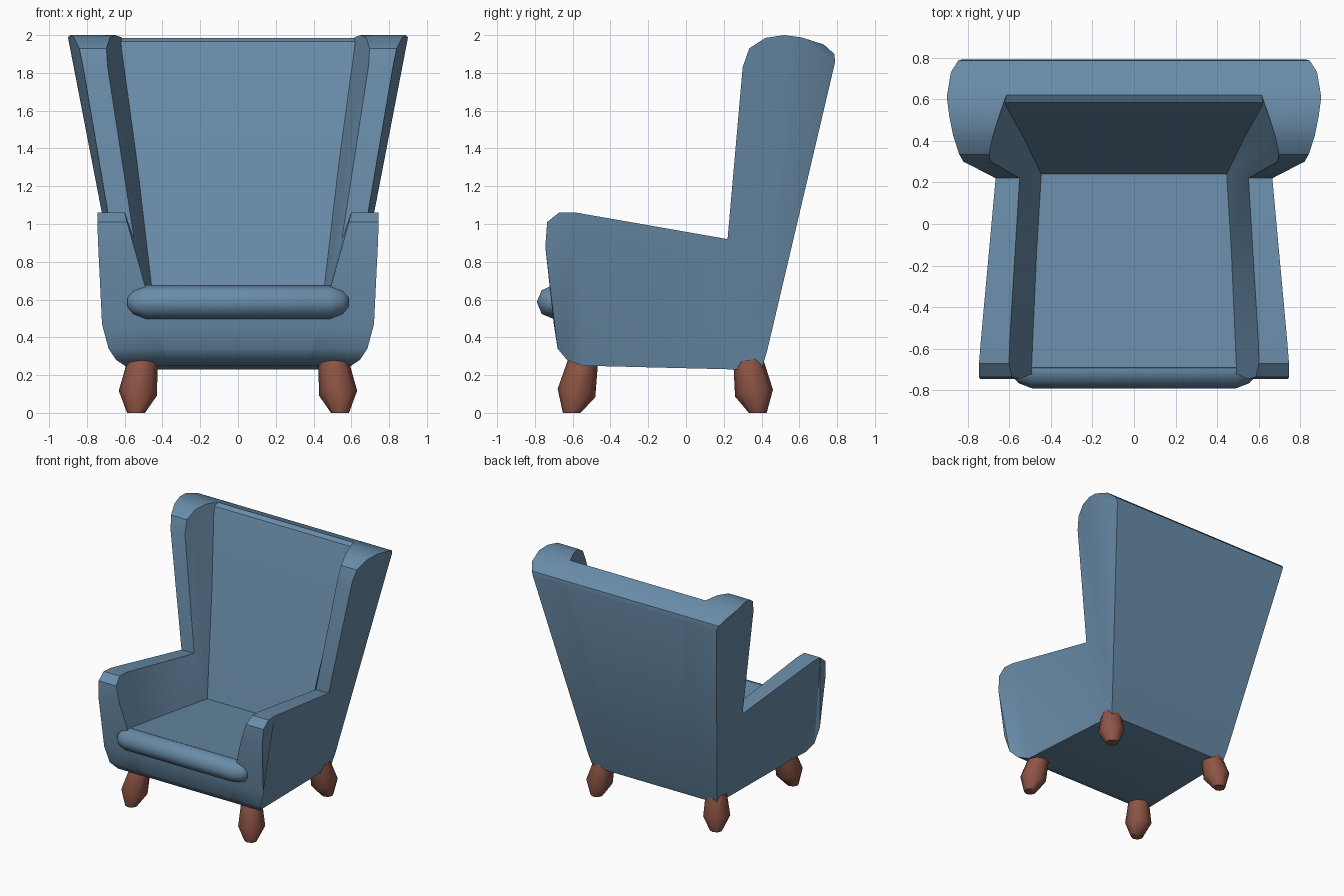
import bpy, bmesh, math
from mathutils import Vector

if "Cube" in bpy.data.objects:
    bpy.data.objects.remove(bpy.data.objects["Cube"])


def material(name, rgb):
    m = bpy.data.materials.new(name)
    m.diffuse_color = (*rgb, 1)
    m.use_nodes = True
    m.node_tree.nodes["Principled BSDF"].inputs["Base Color"].default_value = m.diffuse_color
    return m


FABRIC = material("blue_fabric", (0.14, 0.26, 0.39))
WOOD = material("brown_wood", (0.27, 0.09, 0.06))


def finish(bm, name, mat, angle=35):
    bmesh.ops.recalc_face_normals(bm, faces=bm.faces)
    me = bpy.data.meshes.new(name)
    bm.to_mesh(me)
    bm.free()
    me.materials.append(mat)
    ob = bpy.data.objects.new(name, me)
    bpy.context.collection.objects.link(ob)
    bpy.ops.object.select_all(action='DESELECT')
    bpy.context.view_layer.objects.active = ob
    ob.select_set(True)
    bpy.ops.object.shade_smooth_by_angle(angle=math.radians(angle))
    return ob


def slab(name, pts, rim, caps):
    """Skin between two x positions per (y, z, xa, xb) profile point."""
    bm = bmesh.new()
    a = [bm.verts.new((p[2], p[0], p[1])) for p in pts]
    b = [bm.verts.new((p[3], p[0], p[1])) for p in pts]
    for i, j in zip(rim, rim[1:] + rim[:1]):
        bm.faces.new((a[i], a[j], b[j], b[i]))
    ends = []
    for cap in caps:
        ends.append(bm.faces.new([a[i] for i in cap]))
        ends.append(bm.faces.new([b[i] for i in reversed(cap)]))
    bmesh.ops.triangulate(bm, faces=ends)
    return finish(bm, name, FABRIC)


def inner(y, z):
    """Half width of the space between the arms and wings."""
    return (0.55 + (0.183 if z > 0.92 and y > 0.2 else 0.28) * (z - 0.92)
            - (0.33 if y > 0.22 else 0.012) * (y - 0.22))


# Arm and wing panels: (y, z, outer x)
side = [(0.22, 0.92, 0.665), (0.30, 1.83, 0.82), (0.335, 1.93, 0.84),
        (0.42, 1.985, 0.868), (0.52, 2.0, 0.888), (0.61, 1.988, 0.90),
        (0.73, 1.95, 0.88), (0.785, 1.90, 0.845), (0.79, 1.86, 0.83),
        (0.43, 0.33, 0.58), (0.40, 0.23, 0.56), (0.26, 0.23, 0.565),
        (-0.55, 0.25, 0.60), (-0.63, 0.28, 0.645), (-0.68, 0.34, 0.685),
        (-0.70, 0.47, 0.72), (-0.745, 0.88, 0.74), (-0.735, 1.01, 0.745),
        (-0.67, 1.062, 0.745), (-0.58, 1.06, 0.738), (0.24, 0.57, 0.617)]
rim = list(range(20))
wing = list(range(12)) + [20]
arm = [0, 20] + list(range(11, 20))
for s, label in ((1, "right"), (-1, "left")):
    slab(label + "_arm_and_wing",
         [(y, z, s * x, s * inner(y, z)) for y, z, x in side], rim, [wing, arm])

# Seat base and backrest between the panels
core = [(0.24, 0.57), (0.565, 1.91), (0.585, 1.965), (0.62, 1.985),
        (0.73, 1.95), (0.785, 1.90), (0.79, 1.86), (0.43, 0.33), (0.40, 0.23),
        (0.26, 0.23), (-0.55, 0.25), (-0.63, 0.28), (-0.68, 0.34),
        (-0.70, 0.47), (-0.72, 0.65), (-0.69, 0.675)]
n = len(core)
slab("seat_and_backrest",
     [(y, z, inner(y, z) + 0.02, -inner(y, z) - 0.02) for y, z in core],
     list(range(n)), [[0] + list(range(1, 10)), [0] + list(range(9, n))])


def lathe(name, rings, axis, sides, mat, angle):
    """Rings of (centre, radius) skinned around an axis; ground is clamped."""
    bm = bmesh.new()
    q = Vector((0, 0, 1)).rotation_difference(Vector(axis))
    loops = []
    for c, r in rings:
        loop = []
        for k in range(sides):
            t = 2 * math.pi * k / sides
            p = Vector(c) + q @ Vector((r * math.cos(t), r * math.sin(t), 0))
            p.z = 0 if p.z < 0.03 else p.z
            loop.append(bm.verts.new(p))
        loops.append(loop)
    for lo, hi in zip(loops, loops[1:]):
        for k in range(sides):
            m = (k + 1) % sides
            bm.faces.new((lo[k], lo[m], hi[m], hi[k]))
    bm.faces.new(loops[0])
    bm.faces.new(loops[-1])
    return finish(bm, name, mat, angle)


# Rolled front edge of the seat
ends = [(0.585, 0.03), (0.555, 0.065), (0.49, 0.09)]
roll = [(-x, r) for x, r in ends] + [(x, r) for x, r in reversed(ends)]
lathe("seat_front_roll", [((x, -0.70, 0.587), r) for x, r in roll],
      (1, 0, 0), 8, FABRIC, 50)

# Splayed turned legs: y of top, widest ring and tip
for label, yt, ym, yb in (("front", -0.545, -0.58, -0.605),
                          ("back", 0.33, 0.36, 0.38)):
    for s, side_name in ((1, "right"), (-1, "left")):
        top = Vector((s * 0.505, yt, 0.27))
        tip = Vector((s * 0.54, yb, 0.0))
        lathe(f"{label}_{side_name}_leg",
              [(tip, 0.048), ((s * 0.53, ym, 0.105), 0.102), (top, 0.08)],
              top - tip, 8, WOOD, 50)
